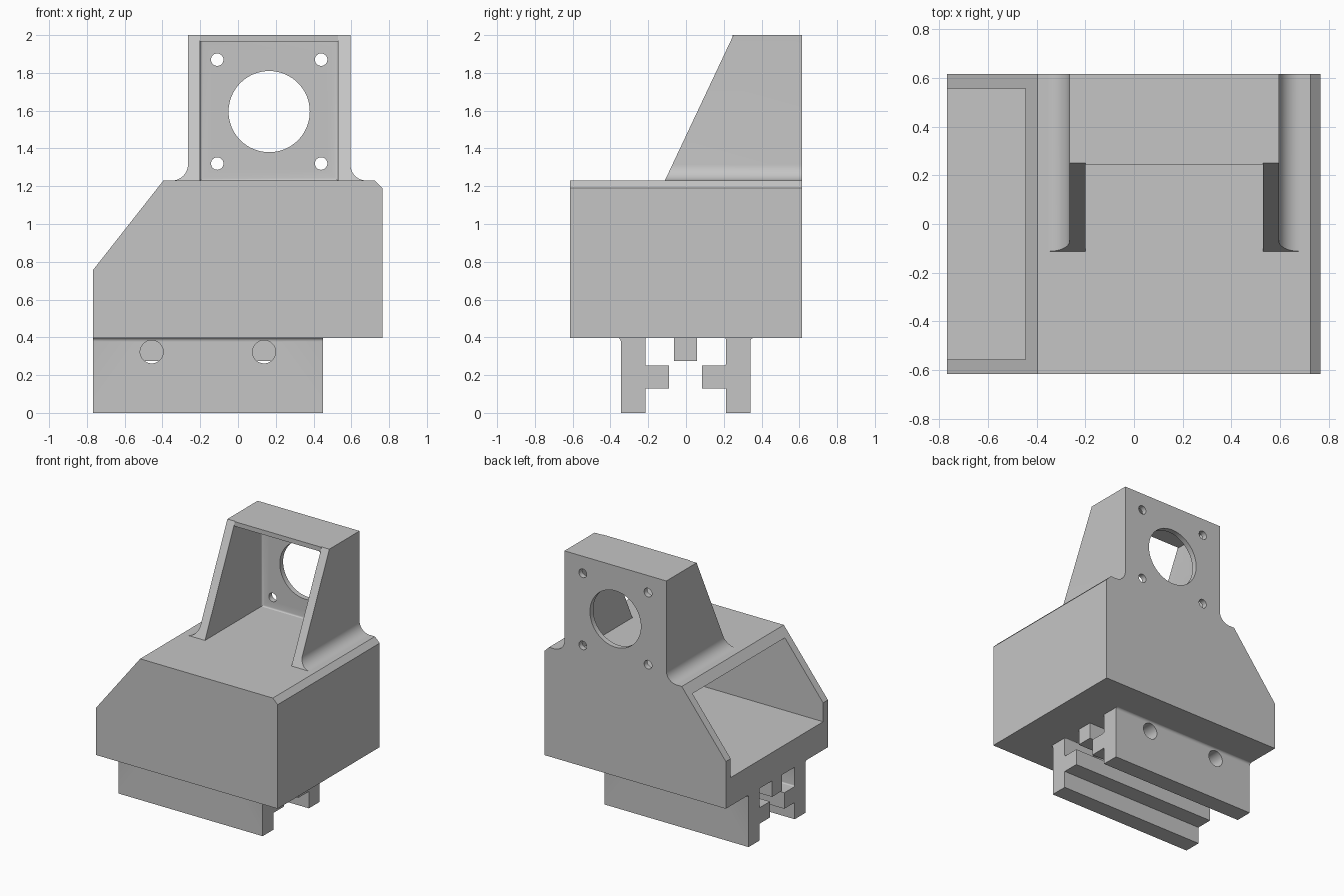
import bpy, bmesh, math
from mathutils import Vector

cube = bpy.data.objects.get("Cube")
if cube:
    bpy.data.objects.remove(cube)

grey = bpy.data.materials.new("plain grey")
grey.use_nodes = True
COLOUR = (0.56, 0.56, 0.56, 1)
grey.diffuse_color = COLOUR
grey.node_tree.nodes["Principled BSDF"].inputs["Base Color"].default_value = COLOUR


def make(name, bm):
    bmesh.ops.recalc_face_normals(bm, faces=bm.faces[:])
    mesh = bpy.data.meshes.new(name)
    bm.to_mesh(mesh)
    bm.free()
    mesh.materials.append(grey)
    obj = bpy.data.objects.new(name, mesh)
    bpy.context.collection.objects.link(obj)
    return obj


def prism(points, axis, start, end):
    """Extrude a profile; axis 'y' takes (x, z) points, axis 'x' takes (y, z)."""
    place = (lambda p: (p[0], start, p[1])) if axis == "y" else (lambda p: (start, p[0], p[1]))
    bm = bmesh.new()
    face = bm.faces.new([bm.verts.new(place(p)) for p in points])
    new = bmesh.ops.extrude_face_region(bm, geom=[face])["geom"]
    step = Vector((0, end - start, 0) if axis == "y" else (end - start, 0, 0))
    bmesh.ops.translate(bm, vec=step, verts=[v for v in new if isinstance(v, bmesh.types.BMVert)])
    if not any(f is face for f in bm.faces) or len(bm.faces) < len(points) + 2:
        bmesh.ops.holes_fill(bm, edges=bm.edges[:])
    return bm


def rect(a0, a1, z0, z1):
    return [(a0, z0), (a1, z0), (a1, z1), (a0, z1)]


def arc(cx, cz, r, a0, a1, n=12):
    angles = [math.radians(a0 + (a1 - a0) * i / n) for i in range(n + 1)]
    return [(cx + r * math.cos(a), cz + r * math.sin(a)) for a in angles]


def circle(cx, cz, r, n=48):
    return arc(cx, cz, r, 0, 360, n)[:-1]


def cut(obj, cutters):
    for c in cutters:
        c.hide_render = True
        mod = obj.modifiers.new("cut", "BOOLEAN")
        mod.operation, mod.solver, mod.object = "DIFFERENCE", "EXACT", c
    graph = bpy.context.evaluated_depsgraph_get()
    mesh = bpy.data.meshes.new_from_object(obj.evaluated_get(graph))
    obj.modifiers.clear()
    obj.data = mesh
    for c in cutters:
        bpy.data.objects.remove(c)


BACK = 0.615

# Hollow housing with one sloped, open end
housing = make("housing", prism(
    [(-0.767, 0.397), (0.765, 0.397), (0.765, 1.19), (0.725, 1.23), (-0.395, 1.23), (-0.767, 0.757)],
    "y", -BACK, BACK))
cut(housing, [make("cavity_cutter", prism(rect(-1, 0.71, 0.613, 1.167), "y", -0.557, 0.557))])

# Mounting bracket with flared feet and raked side walls
R = 0.085
outline = [(-0.265 - R, 1.21), (0.595 + R, 1.21)]
outline += arc(0.595 + R, 1.23 + R, R, 270, 180) + [(0.595, 2), (-0.265, 2)]
outline += arc(-0.265 - R, 1.23 + R, R, 0, -90)
bm = prism(outline, "y", -0.4, BACK)
rake = Vector((0, -0.77, 0.363))
cut_edges = bmesh.ops.bisect_plane(bm, geom=bm.verts[:] + bm.edges[:] + bm.faces[:],
                                   plane_co=(0, -0.112, 1.23), plane_no=rake, clear_outer=True)
rim = [e for e in cut_edges["geom_cut"] if isinstance(e, bmesh.types.BMEdge)]
bmesh.ops.contextual_create(bm, geom=rim)
bracket = make("motor_bracket", bm)

# Recess with small fillets against the back plate, plus the plate holes
PLATE = BACK - 0.04
bm = prism(rect(-0.2, 0.53, 1.229, 1.965), "y", -0.6, PLATE)
deep = [e for e in bm.edges if all(v.co.y > 0 for v in e.verts)
        and any(v.co.z < 1.5 for v in e.verts)]
bmesh.ops.bevel(bm, geom=deep, offset=0.014, segments=4, profile=0.5, affect="EDGES")
cutters = [make("recess_cutter", bm)]
cutters.append(make("brow_cutter", prism(rect(-0.2, 0.53, 1.9, 2.1), "y", -0.6, 0.27)))
cutters.append(make("bore_cutter", prism(circle(0.165, 1.595, 0.215, 64), "y", 0.4, 0.8)))
for x in (-0.11, 0.44):
    for z in (1.32, 1.87):
        cutters.append(make("screw_cutter", prism(circle(x, z, 0.033, 32), "y", 0.4, 0.8)))
cut(bracket, cutters)

# Upright front edge of the bracket roof
make("roof_lip", prism(rect(-0.2, 0.53, 1.965, 2), "y", 0.245, 0.27))

# Pair of rail clamps with inward feet, rounded into the housing
f = 0.02
for name, side in (("front_clamp", -1), ("back_clamp", 1)):
    profile = [(0.343, 0)] + arc(0.343 + f, 0.398 - f, f, 180, 90, 6)
    profile += [(0.343 + f, 0.41), (0.213 - f / 2, 0.41)]
    profile += arc(0.213 - f / 2, 0.398 - f / 2, f / 2, 90, 0, 6)
    profile += arc(0.213 - f / 2, 0.25 + f / 2, f / 2, 0, -90, 6)
    profile += [(0.087, 0.25), (0.087, 0.128), (0.213, 0.128), (0.213, 0)]
    clamp = make(name, prism([(side * y - 0.002, z) for y, z in profile], "x", -0.767, 0.45))
    cut(clamp, [make("bolt_cutter", prism(circle(x, 0.323, 0.061), "y", side * 0.15, side * 0.5))
                for x in (-0.457, 0.138)])

# Central guide rib
make("guide_rib", prism(rect(-0.063, 0.058, 0.275, 0.4), "x", -0.767, 0.45))

# Smooth the curved walls, keep corners crisp
bpy.ops.object.select_all(action="DESELECT")
for obj in (o for o in bpy.data.objects if o.type == "MESH" and grey.name in o.data.materials):
    obj.select_set(True)
    bpy.context.view_layer.objects.active = obj
bpy.ops.object.shade_smooth_by_angle(angle=math.radians(30))
